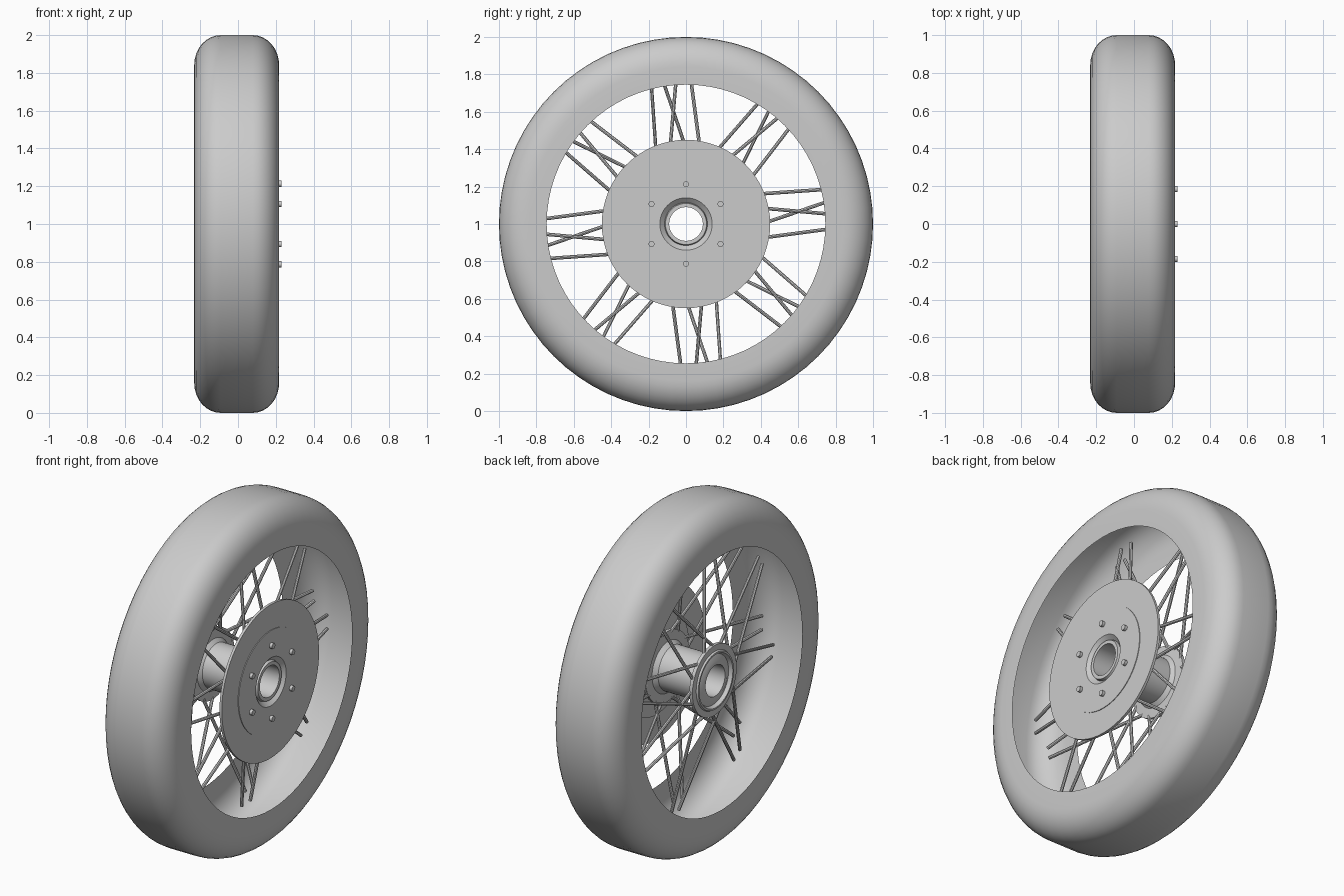
import bpy, bmesh, math
from mathutils import Vector

if "Cube" in bpy.data.objects:
    bpy.data.objects.remove(bpy.data.objects["Cube"])

CENTER = Vector((0, 0, 1))


def finish(bm, name, recalc=True):
    if recalc:
        bmesh.ops.recalc_face_normals(bm, faces=bm.faces)
    me = bpy.data.meshes.new(name)
    bm.to_mesh(me)
    bm.free()
    ob = bpy.data.objects.new(name, me)
    bpy.context.collection.objects.link(ob)
    bpy.ops.object.select_all(action='DESELECT')
    ob.select_set(True)
    bpy.context.view_layer.objects.active = ob
    bpy.ops.object.shade_smooth_by_angle(angle=math.radians(35))
    return ob


def lathe(name, profile, n=64, closed=True):
    """Revolve (x, radius) points around the wheel axis."""
    bm = bmesh.new()
    rings = []
    for i in range(n):
        a = 2 * math.pi * i / n
        rings.append([bm.verts.new(CENTER + Vector((x, r * math.cos(a), r * math.sin(a))))
                      for x, r in profile])
    m = len(profile)
    for i in range(n):
        p, q = rings[i], rings[(i + 1) % n]
        for j in range(m if closed else m - 1):
            k = (j + 1) % m
            bm.faces.new((p[j], q[j], q[k], p[k]))
    return finish(bm, name)


def polar(x, r, deg):
    a = math.radians(deg)
    return CENTER + Vector((x, r * math.cos(a), r * math.sin(a)))


def add_rod(bm, a, b, r, sides=8):
    d = b - a
    mat = d.to_track_quat('Z', 'Y').to_matrix().to_4x4()
    mat.translation = (a + b) / 2
    bmesh.ops.create_cone(bm, cap_ends=True, segments=sides, radius1=r, radius2=r,
                          depth=d.length, matrix=mat)


# Tyre: open hollow shell with flat sidewalls and rounded shoulders
half = [(0.225, 0.745), (0.225, 0.84)]
for i in range(1, 9):
    t = math.radians(90 * i / 8)
    half.append((0.085 + 0.14 * math.cos(t), 0.84 + 0.16 * math.sin(t)))
tyre = half + [(-x, r) for x, r in reversed(half)]
lathe("tyre", [(x - 0.007, r) for x, r in tyre], n=72, closed=False)

# Hub barrel with two spoke flanges and a through bore
lathe("hub", [(-0.19, 0.09), (-0.19, 0.11), (-0.175, 0.145), (-0.195, 0.155),
              (-0.195, 0.165), (-0.185, 0.17), (-0.185, 0.205), (-0.165, 0.205),
              (-0.16, 0.15), (-0.14, 0.13), (0.09, 0.13), (0.115, 0.15),
              (0.12, 0.205), (0.14, 0.205), (0.145, 0.14), (0.185, 0.14),
              (0.185, 0.115), (0.205, 0.11), (0.205, 0.09)], n=48)

# Brake disc and its raised carrier plate
lathe("brake_disc", [(0.195, 0.14), (0.195, 0.45), (0.21, 0.45), (0.21, 0.14)])
lathe("disc_carrier", [(0.19, 0.115), (0.19, 0.30), (0.214, 0.30), (0.214, 0.14)])

# Carrier bolts
bm = bmesh.new()
for i in range(6):
    add_rod(bm, polar(0.20, 0.213, 30 + 60 * i), polar(0.231, 0.213, 30 + 60 * i), 0.016, 12)
finish(bm, "disc_bolts")

# Spokes: crossed pairs from each flange, repeated eight times
# (flange x, flange angle, rim x, rim angle)
pattern = [(-0.172, 49, -0.035, 14), (-0.172, -25, -0.035, 9),
           (0.128, 35, 0.042, 4), (0.128, -35, 0.042, -2)]
bm = bmesh.new()
for i in range(8):
    for hx, ha, rx, ra in pattern:
        add_rod(bm, polar(hx, 0.188, ha + 45 * i), polar(rx, 0.765, ra + 45 * i), 0.0095)
finish(bm, "spokes")
